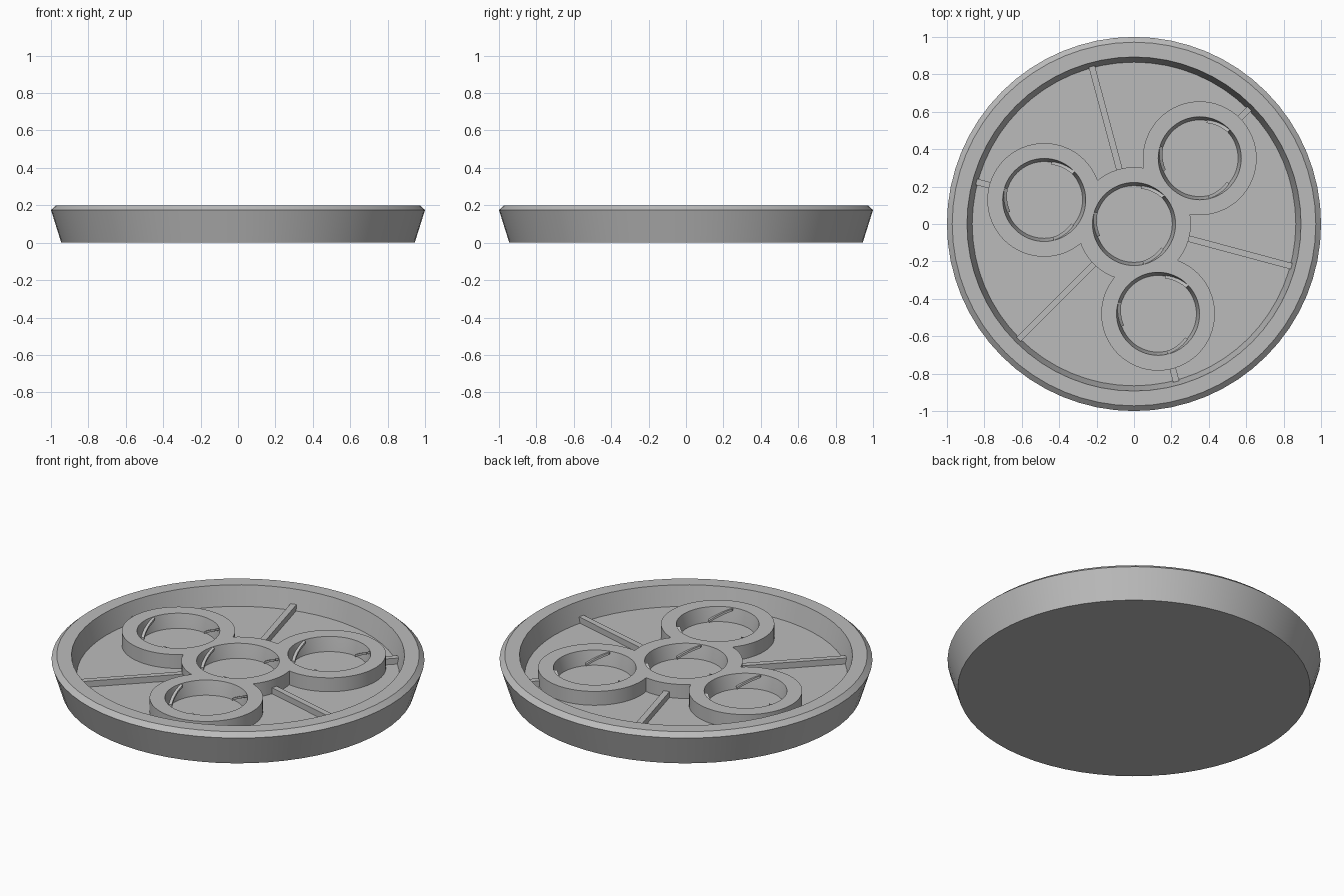
import bpy, bmesh
from math import sin, cos, radians, pi

FLOOR, RING_TOP = 0.085, 0.167
RING_R, HOLE_TOP, HOLE_LOW = 0.304, 0.222, 0.205

if "Cube" in bpy.data.objects:
    bpy.data.objects.remove(bpy.data.objects["Cube"])

grey = bpy.data.materials.new("matte grey")
grey.use_nodes = True
grey.diffuse_color = (0.5, 0.5, 0.5, 1)
grey.node_tree.nodes["Principled BSDF"].inputs["Base Color"].default_value = (0.5, 0.5, 0.5, 1)


def finish(name, bm):
    bmesh.ops.recalc_face_normals(bm, faces=bm.faces)
    mesh = bpy.data.meshes.new(name)
    bm.to_mesh(mesh)
    bm.free()
    mesh.materials.append(grey)
    obj = bpy.data.objects.new(name, mesh)
    bpy.context.collection.objects.link(obj)
    return obj


def smooth(obj):
    bpy.ops.object.select_all(action="DESELECT")
    obj.select_set(True)
    bpy.context.view_layer.objects.active = obj
    bpy.ops.object.shade_smooth_by_angle(angle=radians(30))


def lathe(name, profile, centre=(0, 0), sides=64):
    """Spin a list of (radius, z) rings and cap both ends."""
    bm = bmesh.new()
    rings = [[bm.verts.new((centre[0] + r * cos(2 * pi * i / sides),
                            centre[1] + r * sin(2 * pi * i / sides), z))
              for i in range(sides)] for r, z in profile]
    for a, b in zip(rings, rings[1:]):
        for i in range(sides):
            j = (i + 1) % sides
            bm.faces.new((a[i], a[j], b[j], b[i]))
    bm.faces.new(rings[0])
    bm.faces.new(rings[-1])
    return finish(name, bm)


def boolean(obj, other, operation):
    mod = obj.modifiers.new(operation, "BOOLEAN")
    mod.object, mod.operation, mod.solver = other, operation, "EXACT"
    bpy.ops.object.select_all(action="DESELECT")
    bpy.context.view_layer.objects.active = obj
    bpy.ops.object.modifier_apply(modifier=mod.name)
    bpy.data.objects.remove(other)


def sweep(name, sections):
    """Skin a row of four-cornered cross-sections."""
    bm = bmesh.new()
    rows = [[bm.verts.new(p) for p in s] for s in sections]
    for a, b in zip(rows, rows[1:]):
        for i in range(4):
            j = (i + 1) % 4
            bm.faces.new((a[i], a[j], b[j], b[i]))
    bm.faces.new(rows[0])
    bm.faces.new(rows[-1])
    return finish(name, bm)


def rib(name, angle, start, end, width=0.034, top=0.12):
    c, s = cos(angle), sin(angle)
    corners = ((-1, FLOOR - 0.01), (1, FLOOR - 0.01), (1, top), (-1, top))
    sweep(name, [[(r * c - k * width / 2 * s, r * s + k * width / 2 * c, z)
                  for k, z in corners] for r in (start, end)])


def thread(name, centre, low_angle, steps=6):
    """Thin ridge climbing the wall of a socket."""
    sections = []
    for i in range(steps + 1):
        t = i / steps
        a = radians(low_angle - 36 * t)
        z = FLOOR + 0.002 + t * 0.066
        inner = HOLE_LOW - 0.013 + t * 0.012
        sections.append([(centre[0] + r * cos(a), centre[1] + r * sin(a), z + h)
                         for r, h in ((inner, 0), (inner + 0.02, 0),
                                      (inner + 0.02, 0.013), (inner, 0.013))])
    smooth(sweep(name, sections))


# Dish with sloped wall and chamfered lip
smooth(lathe("dish", [(0.945, 0), (1, 0.175), (0.972, 0.2), (0.893, 0.2), (0.865, FLOOR)]))

# Four joined sockets
angles = [radians(a) for a in (45, 165, 285)]
centres = [(0, 0)] + [(0.497 * cos(a), 0.497 * sin(a)) for a in angles]
wall = [(RING_R, FLOOR - 0.01), (RING_R, RING_TOP)]
bore = [(HOLE_LOW - 0.004, FLOOR - 0.03), (HOLE_LOW, FLOOR), (HOLE_TOP, RING_TOP),
        (HOLE_TOP, RING_TOP + 0.05)]
sockets = lathe("sockets", wall)
for c in centres[1:]:
    boolean(sockets, lathe("socket_blank", wall, c), "UNION")
for c in centres:
    boolean(sockets, lathe("socket_cutter", bore, c), "DIFFERENCE")
smooth(sockets)

# Threads inside every socket
for n, c in enumerate(centres):
    for k in range(3):
        thread(f"thread_{n}_{k}", c, 79 + 120 * k)

# Long ribs between sockets, short ribs outside them
for n, a in enumerate(angles):
    rib(f"long_rib_{n}", a + radians(60), 0.29, 0.872)
    rib(f"short_rib_{n}", a, 0.79, 0.872)
